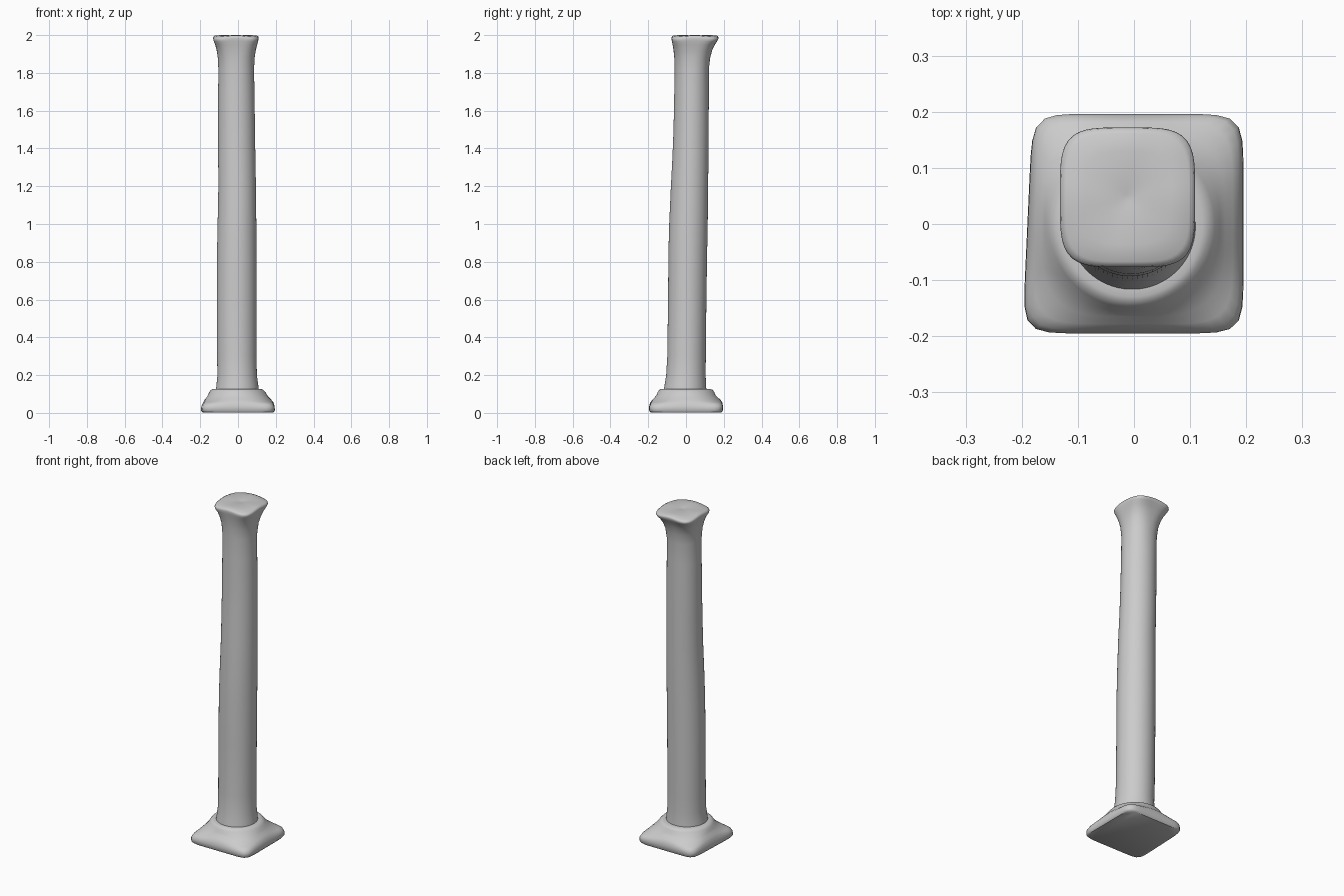
import bpy, bmesh, math

SEG = 72


def ring(bm, z, x0, x1, y0, y1, n, drop=0.0, skew=0.0):
    """Superellipse section: n=2 is round, larger n is squarer; corners can droop."""
    cx, cy, rx, ry = (x0 + x1) / 2, (y0 + y1) / 2, (x1 - x0) / 2, (y1 - y0) / 2
    verts = []
    for i in range(SEG):
        a = 2 * math.pi * (i + 0.5) / SEG
        c, s = math.cos(a), math.sin(a)
        r = (abs(c) ** n + abs(s) ** n) ** (-1 / n)
        u, v = c * r, s * r
        x = cx + rx * u
        if u < 0:                      # left side narrows toward the back
            x += skew * (v + 1) / 2 * -u
        corner = (2 * c * s) ** 2
        verts.append(bm.verts.new((x, cy + ry * v, z - drop * corner)))
    return verts


def loft(name, sections, cap_bottom=False, cap_top=False, angle=50):
    bm = bmesh.new()
    rings = [ring(bm, *s) for s in sections]
    for a, b in zip(rings, rings[1:]):
        for i in range(SEG):
            j = (i + 1) % SEG
            bm.faces.new((a[i], a[j], b[j], b[i]))
    if cap_bottom:
        bm.faces.new(rings[0][::-1])
    if cap_top:
        bm.faces.new(rings[-1])
    mesh = bpy.data.meshes.new(name)
    bm.to_mesh(mesh)
    bm.free()
    ob = bpy.data.objects.new(name, mesh)
    bpy.context.collection.objects.link(ob)
    bpy.ops.object.select_all(action='DESELECT')
    ob.select_set(True)
    bpy.context.view_layer.objects.active = ob
    bpy.ops.object.shade_smooth_by_angle(angle=math.radians(angle))
    return ob


# Square plinth melting into a round torus: z, x0, x1, y0, y1, squareness, droop, skew
loft("base", [
    (0.003, -0.190, 0.188, -0.188, 0.188, 9, 0.000, 0.015),
    (0.012, -0.199, 0.195, -0.195, 0.195, 9, 0.000, 0.018),
    (0.035, -0.198, 0.194, -0.195, 0.196, 9, 0.003, 0.018),
    (0.056, -0.191, 0.187, -0.189, 0.192, 8, 0.009, 0.016),
    (0.070, -0.182, 0.176, -0.178, 0.182, 6, 0.014, 0.012),
    (0.083, -0.168, 0.163, -0.165, 0.167, 3.5, 0.012, 0.005),
    (0.096, -0.158, 0.153, -0.155, 0.155, 2.4, 0.004),
    (0.112, -0.152, 0.144, -0.149, 0.149, 2),
    (0.122, -0.143, 0.134, -0.141, 0.141, 2),
    (0.127, -0.130, 0.122, -0.130, 0.125, 2),
    (0.126, -0.112, 0.104, -0.112, 0.104, 2),
], cap_bottom=True)

# Slightly leaning, uneven round shaft flaring into the squared capital
loft("shaft_and_capital", [
    (0.122, -0.117, 0.110, -0.117, 0.108, 2),
    (0.150, -0.114, 0.107, -0.113, 0.106, 2),
    (0.200, -0.109, 0.100, -0.105, 0.104, 2),
    (0.300, -0.111, 0.098, -0.099, 0.105, 2),
    (0.600, -0.112, 0.098, -0.095, 0.108, 2),
    (0.850, -0.111, 0.098, -0.093, 0.112, 2),
    (1.000, -0.108, 0.097, -0.089, 0.115, 2),
    (1.200, -0.104, 0.095, -0.080, 0.117, 2),
    (1.350, -0.105, 0.092, -0.072, 0.119, 2),
    (1.500, -0.105, 0.090, -0.066, 0.120, 2),
    (1.700, -0.105, 0.087, -0.062, 0.121, 2),
    (1.820, -0.104, 0.085, -0.060, 0.121, 2.1),
    (1.880, -0.107, 0.088, -0.062, 0.128, 2.3),
    (1.920, -0.113, 0.094, -0.066, 0.139, 2.8),
    (1.950, -0.121, 0.102, -0.071, 0.153, 3.4),
    (1.970, -0.129, 0.107, -0.075, 0.166, 3.9, 0.004),
    (1.984, -0.132, 0.109, -0.077, 0.172, 4.2, 0.007),
    (1.993, -0.130, 0.107, -0.075, 0.170, 4.2, 0.008),
    (1.998, -0.121, 0.098, -0.067, 0.161, 4.0, 0.007),
    (2.000, -0.090, 0.067, -0.036, 0.130, 3.5, 0.002),
    (1.999, -0.032, 0.010, 0.026, 0.068, 2),
    (1.996, -0.018, -0.004, 0.040, 0.054, 2),
], cap_top=True, angle=60)
